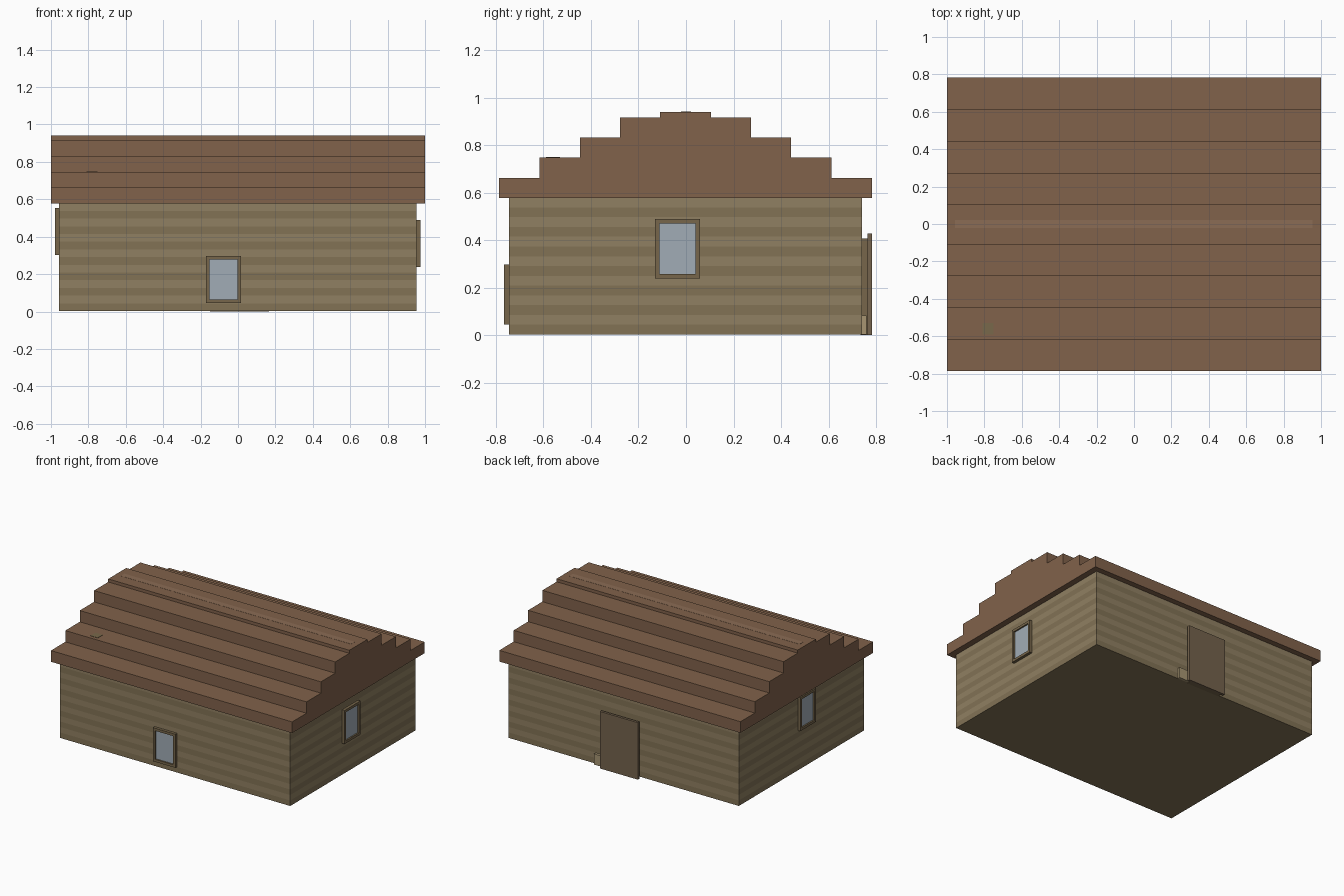
import bpy, bmesh

if "Cube" in bpy.data.objects:
    bpy.data.objects.remove(bpy.data.objects["Cube"])


def material(name, r, g, b):
    mat = bpy.data.materials.new(name)
    mat.diffuse_color = [(c / 255) ** 2.2 for c in (r, g, b)] + [1]
    mat.use_nodes = True
    mat.node_tree.nodes["Principled BSDF"].inputs["Base Color"].default_value = mat.diffuse_color
    return mat


WALL_LIGHT = material("siding_light", 143, 127, 98)
WALL_DARK = material("siding_dark", 129, 114, 86)
ROOF = material("roof_brown", 128, 98, 76)
RIDGE = material("ridge_brown", 138, 108, 85)
FRAME = material("frame_wood", 118, 102, 76)
GLASS = material("glass", 160, 171, 180)
DOOR = material("door_wood", 116, 99, 78)
PALE = material("pale_stone", 166, 148, 114)
MOSS = material("moss_patch", 120, 104, 76)


def finish(name, bm, *mats):
    bmesh.ops.recalc_face_normals(bm, faces=bm.faces)
    mesh = bpy.data.meshes.new(name)
    bm.to_mesh(mesh)
    bm.free()
    for m in mats:
        mesh.materials.append(m)
    ob = bpy.data.objects.new(name, mesh)
    bpy.context.collection.objects.link(ob)
    return ob


def loft(bm, loops, slot=lambda i: 0):
    """Join consecutive vertex loops with quads; return the vertex rings."""
    rings = [[bm.verts.new(p) for p in loop] for loop in loops]
    for i, (a, b) in enumerate(zip(rings, rings[1:])):
        n = len(a)
        for k in range(n):
            f = bm.faces.new((a[k], a[(k + 1) % n], b[(k + 1) % n], b[k]))
            f.material_index = slot(i)
    return rings


def box(name, x0, x1, y0, y1, z0, z1, mat):
    bm = bmesh.new()
    loops = [[(x0, y0, z), (x1, y0, z), (x1, y1, z), (x0, y1, z)] for z in (z0, z1)]
    rings = loft(bm, loops)
    for r in rings:
        bm.faces.new(r)
    return finish(name, bm, mat)


# Walls: one shell split into alternating siding bands
X0, X1, Y0, Y1 = -0.957, 0.954, -0.744, 0.741
WALL_TOP, BANDS = 0.579, 14
bm = bmesh.new()
levels = [0.003 + (WALL_TOP - 0.003) * i / BANDS for i in range(BANDS + 1)]
rings = loft(bm, [[(X0, Y0, z), (X1, Y0, z), (X1, Y1, z), (X0, Y1, z)] for z in levels],
             lambda i: (i + 1) % 2)
for end in (rings[0], rings[-1]):
    bm.faces.new(end).material_index = 1
finish("walls", bm, WALL_LIGHT, WALL_DARK)

# Roof: stepped gable profile extruded along x
steps = [(0.785, 0.662), (0.615, 0.747), (0.444, 0.832), (0.275, 0.917), (0.107, 0.94)]
half, z = [], 0.578
for y, top in steps:
    half += [(y, z), (y, top)]
    z = top
profile = half + [(-y, z) for y, z in reversed(half)]
bm = bmesh.new()
rings = loft(bm, [[(x, y - 0.002, z) for y, z in profile] for x in (-1, 1)])
for r in rings:
    bm.faces.new(r)
finish("stepped_roof", bm, ROOF)

# Flush details on the roof surface
box("ridge_strip", X0, X1, -0.022, 0.022, 0.93, 0.941, RIDGE)
box("roof_patch", -0.81, -0.75, -0.59, -0.53, 0.74, 0.749, MOSS)


# Windows: raised frame with a recessed pane
def window(name, place, u0, u1, z0, z1):
    def rect(inset, d):
        a, b, c, e = u0 + inset, u1 - inset, z0 + inset, z1 - inset
        return [place(u, z, d) for u, z in ((a, c), (b, c), (b, e), (a, e))]
    bm = bmesh.new()
    rings = loft(bm, [rect(0, -0.005), rect(0, 0.021), rect(0.019, 0.021), rect(0.019, 0.010)])
    bm.faces.new(rings[0])
    bm.faces.new(rings[-1]).material_index = 1
    finish(name, bm, FRAME, GLASS)


window("front_window", lambda u, z, d: (u, Y0 - d, z), -0.171, 0.017, 0.046, 0.298)
window("right_window", lambda u, z, d: (X1 + d, u, z), -0.130, 0.058, 0.238, 0.490)
window("left_window", lambda u, z, d: (X0 - d, u, z), -0.145, 0.043, 0.302, 0.554)

# Back door: inner slab, outer panel and the small block beside it
box("door_slab", -0.128, 0.146, 0.735, 0.764, 0, 0.407, FRAME)
box("door_panel", -0.149, 0.165, 0.764, 0.783, 0, 0.427, DOOR)
box("door_side_block", 0.147, 0.232, 0.735, 0.760, 0.003, 0.083, PALE)
